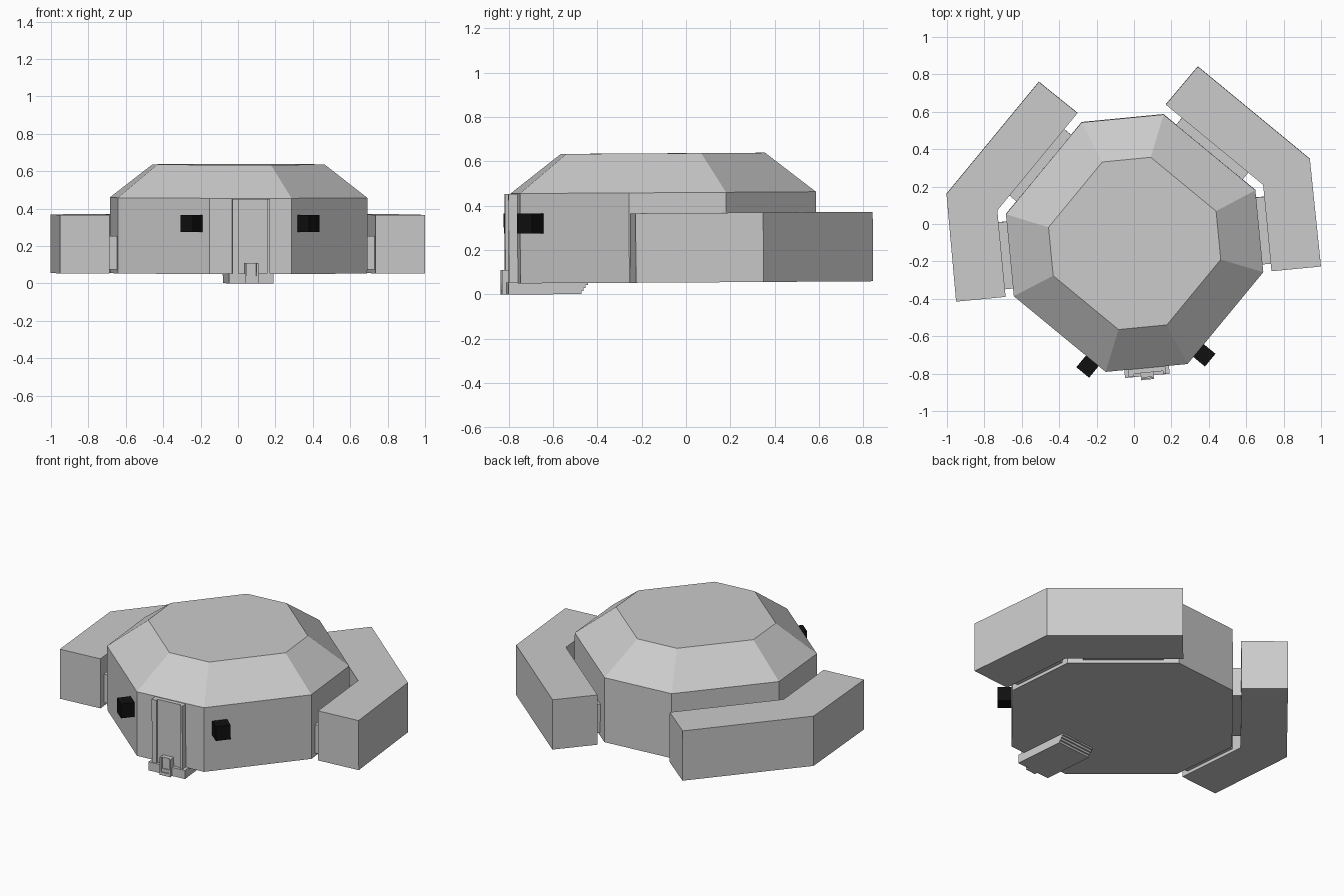
import bpy, bmesh
from math import radians
from mathutils import Matrix, Vector

if "Cube" in bpy.data.objects:
    bpy.data.objects.remove(bpy.data.objects["Cube"])

# Whole model sits slightly turned and tipped
BASE = (Matrix.Translation((0.003, -0.10, 0.004)) @ Matrix.Rotation(radians(5.5), 4, 'Z')
        @ Matrix.Rotation(radians(0.35), 4, 'X'))


def finish(name, bm, mat=None):
    bmesh.ops.recalc_face_normals(bm, faces=bm.faces)
    me = bpy.data.meshes.new(name)
    bm.to_mesh(me)
    bm.free()
    ob = bpy.data.objects.new(name, me)
    bpy.context.collection.objects.link(ob)
    ob.matrix_world = BASE
    if mat:
        me.materials.append(mat)
    return ob


def loft(name, rings):
    """Skin stacked rings of equal point count and cap both ends."""
    bm = bmesh.new()
    loops = [[bm.verts.new(p) for p in r] for r in rings]
    n = len(loops[0])
    for a, b in zip(loops, loops[1:]):
        for i in range(n):
            j = (i + 1) % n
            bm.faces.new((a[i], a[j], b[j], b[i]))
    bm.faces.new(loops[0])
    bm.faces.new(loops[-1])
    return finish(name, bm)


def box(name, lo, hi, turn=0, mat=None):
    """Box between two corners, optionally turned about the body axis."""
    lo, hi = Vector(lo), Vector(hi)
    bm = bmesh.new()
    m = (Matrix.Rotation(radians(turn), 4, 'Z') @ Matrix.Translation((lo + hi) / 2)
         @ Matrix.Diagonal((*(hi - lo), 1)))
    bmesh.ops.create_cube(bm, size=1, matrix=m)
    return finish(name, bm, mat)


def octagon(a, b, z):
    return [(x, y, z) for x, y in ((b, a), (a, b), (a, -b), (b, -a),
                                   (-b, -a), (-a, -b), (-a, b), (-b, a))]


black = bpy.data.materials.new("black")
black.diffuse_color = (0.005, 0.005, 0.005, 1)
black.use_nodes = True
black.node_tree.nodes["Principled BSDF"].inputs["Base Color"].default_value = black.diffuse_color

# Main hull with sloped roof
loft("hull", [octagon(0.67, 0.22, 0.05), octagon(0.67, 0.22, 0.455),
              octagon(0.45, 0.13, 0.632)])

# Bent side pods, their mounting plates and the lamps
pod = [(0.427, 0.907), (0.976, 0.358), (0.98, -0.22), (0.714, -0.22),
       (0.714, 0.244), (0.237, 0.721)]
for side, s in (("right", 1), ("left", -1)):
    loft(side + "_pod", [[(s * x, y, z) for x, y in pod] for z in (0.05, 0.363)])
    turn = 0 if s > 0 else 180
    box(side + "_mount", (0.62, -0.18, 0.07), (0.72, 0.18, 0.25), turn)
    box(side + "_rear_mount", (0.60, -0.23, 0.07), (0.685, 0.23, 0.25), turn + s * 45)
    # lamp on the front diagonal face
    box(side + "_lamp", (0.62, -s * 0.226 - 0.044, 0.275),
        (0.71, -s * 0.226 + 0.044, 0.365), turn - s * 45, black)

# Door frame: two posts, recessed panel
box("door_post_left", (-0.10, -0.71, 0.04), (-0.07, -0.60, 0.452))
box("door_post_right", (0.085, -0.71, 0.04), (0.10, -0.60, 0.452))
box("door_panel", (-0.07, -0.695, 0.04), (0.085, -0.60, 0.452))

# Underside slab with finely stepped rear end
for i in range(4):
    box("ramp_layer", (-0.12, -0.715, i * 0.0135), (0.12, -0.385 + i * 0.01, (i + 1) * 0.0135))

# Small boarding step: rails, backing and treads
for x in (-0.035, 0.025):
    box("step_rail", (x, -0.735, 0), (x + 0.01, -0.69, 0.11))
box("step_back", (-0.025, -0.722, 0), (0.025, -0.69, 0.11))
for i in range(2):
    box("step_tread", (-0.025, -0.735 + i * 0.006, i * 0.02),
        (0.025, -0.70, (i + 1) * 0.02))
